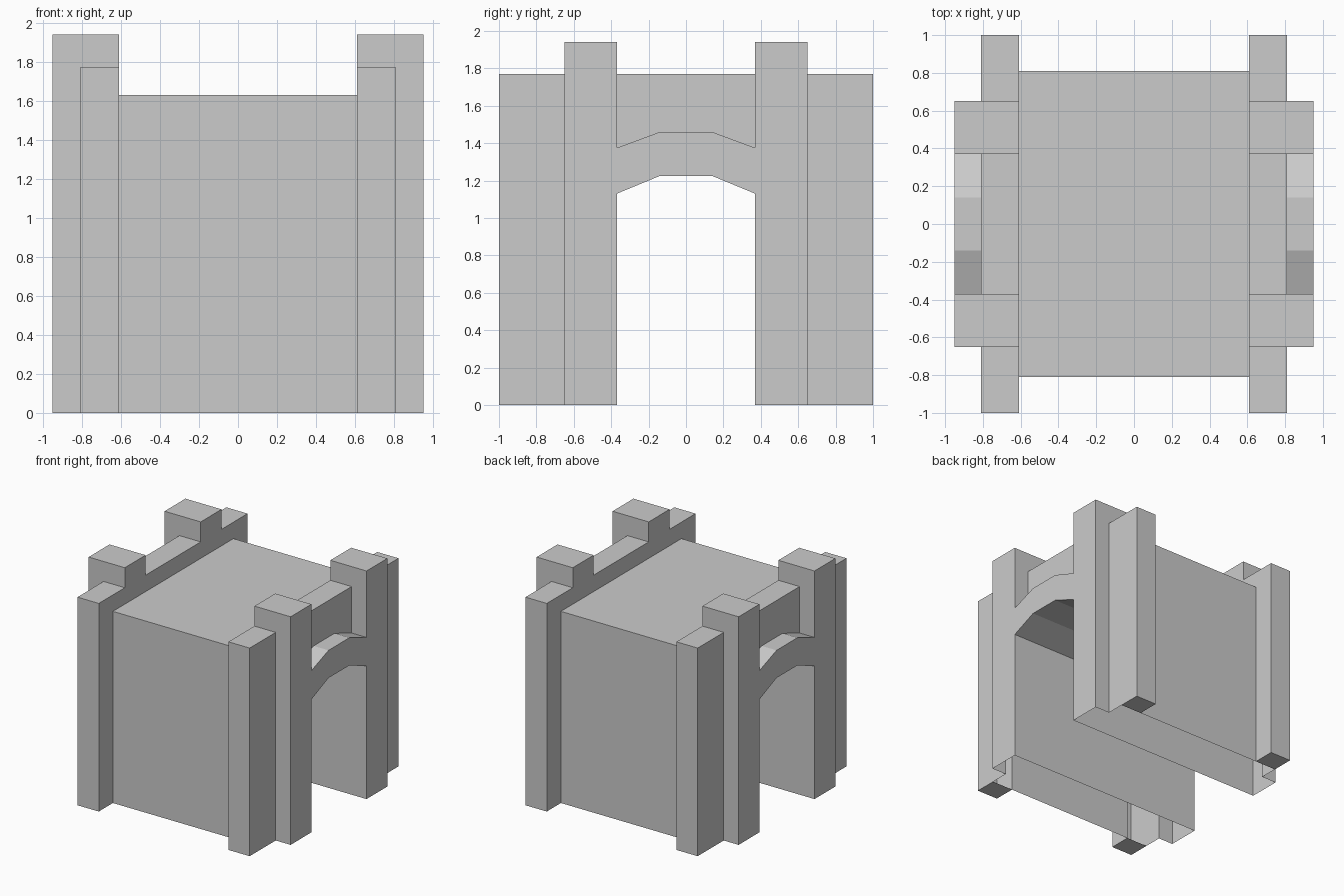
import bpy, bmesh

if "Cube" in bpy.data.objects:
    bpy.data.objects.remove(bpy.data.objects["Cube"])


def prism(name, pts, x0, x1):
    """Closed solid: a (y, z) profile extruded along x."""
    bm = bmesh.new()
    face = bm.faces.new([bm.verts.new((x0, y, z)) for y, z in pts])
    ext = bmesh.ops.extrude_face_region(bm, geom=[face])
    for v in ext["geom"]:
        if isinstance(v, bmesh.types.BMVert):
            v.co.x = x1
    bmesh.ops.recalc_face_normals(bm, faces=bm.faces[:])
    me = bpy.data.meshes.new(name)
    bm.to_mesh(me)
    bm.free()
    ob = bpy.data.objects.new(name, me)
    bpy.context.scene.collection.objects.link(ob)
    return ob


def mirrored(half):
    """Complete a half profile (y >= 0, outside to inside) across y = 0."""
    return half + [(-y, z) for y, z in reversed(half)]


# Central block, reaching slightly into the end walls
gate = prism("gatehouse", mirrored([(.81, 0), (.81, 1.63)]), -.7, .7)

helpers = []
for s in (-1, 1):
    # End wall with raised merlons
    helpers.append((prism("end_wall", mirrored(
        [(1, 0), (1, 1.77), (.65, 1.77), (.65, 1.94), (.37, 1.94), (.37, 1.77)]),
        s * .61, s * .81), 'UNION'))
    # Buttresses either side of the passage
    for t in (-1, 1):
        helpers.append((prism("buttress", [(t * .37, 0), (t * .37, 1.94),
                        (t * .65, 1.94), (t * .65, 0)], s * .7, s * .95), 'UNION'))
    # Projecting arch between the buttresses
    helpers.append((prism("arch", mirrored(
        [(.42, 1), (.42, 1.355), (.37, 1.375), (.14, 1.46)]), s * .7, s * .95), 'UNION'))

# Passage running through the whole block
helpers.append((prism("passage_cutter", mirrored(
    [(.37, -.5), (.37, 1.13), (.14, 1.225)]), -1.5, 1.5), 'DIFFERENCE'))

for ob, op in helpers:
    ob.hide_render = True
    mod = gate.modifiers.new(ob.name, 'BOOLEAN')
    mod.object, mod.operation, mod.solver = ob, op, 'EXACT'

# Bake the booleans and remove the helpers
dg = bpy.context.evaluated_depsgraph_get()
baked = bpy.data.meshes.new_from_object(gate.evaluated_get(dg))
gate.modifiers.clear()
gate.data = baked
for ob, _ in helpers:
    bpy.data.objects.remove(ob)

bm = bmesh.new()
bm.from_mesh(baked)
# The underside is open, apart from a small foot at each corner
bmesh.ops.delete(bm, geom=[f for f in bm.faces if all(v.co.z < .001 for v in f.verts)],
                 context='FACES')
bmesh.ops.dissolve_limit(bm, angle_limit=.01, verts=bm.verts[:], edges=bm.edges[:])
for s in (-1, 1):
    for t in (-1, 1):
        foot = bm.faces.new([bm.verts.new((s * x, t * y, 0)) for x, y in
                             ((.61, .81), (.61, 1), (.81, 1), (.81, .81))])
        foot.normal_update()
        if foot.normal.z > 0:
            foot.normal_flip()
bmesh.ops.remove_doubles(bm, verts=bm.verts[:], dist=.0005)
bm.to_mesh(baked)
bm.free()
